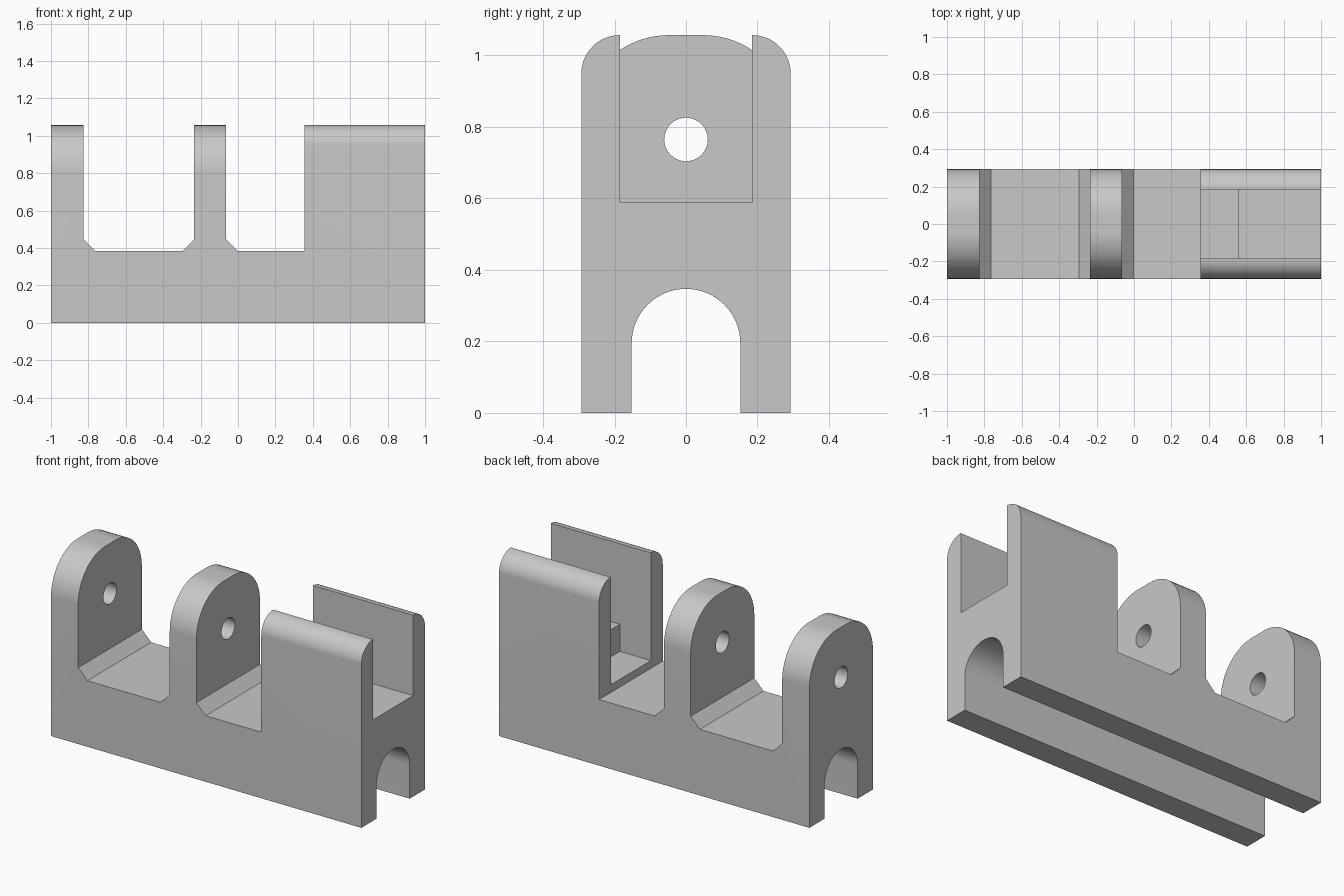
import bpy, bmesh, math
from mathutils import Vector

HALF_DEPTH = 0.293   # half thickness of the bracket
TOP = 1.057
FLOOR = 0.385
CHAMFER = 0.06

cube = bpy.data.objects.get("Cube")
if cube:
    bpy.data.objects.remove(cube, do_unlink=True)

grey = bpy.data.materials.new("light grey")
grey.use_nodes = True
colour = (0.58, 0.58, 0.58, 1)
grey.diffuse_color = colour
grey.node_tree.nodes["Principled BSDF"].inputs["Base Color"].default_value = colour


def prism(name, profile, axis, start, end, bevels=()):
    """Extrude a 2D profile along x (profile in y, z) or y (profile in x, z)."""
    bm = bmesh.new()
    if axis == "x":
        points = [(start, a, z) for a, z in profile]
        shift = Vector((end - start, 0, 0))
    else:
        points = [(a, start, z) for a, z in profile]
        shift = Vector((0, end - start, 0))
    face = bm.faces.new([bm.verts.new(p) for p in points])
    result = bmesh.ops.extrude_face_region(bm, geom=[face])
    bmesh.ops.translate(bm, vec=shift, verts=[
        v for v in result["geom"] if isinstance(v, bmesh.types.BMVert)])
    bmesh.ops.recalc_face_normals(bm, faces=bm.faces)
    # Round the lengthwise top edges within each x range
    for x_min, x_max, radius in bevels:
        edges = [e for e in bm.edges
                 if all(v.co.z > TOP - 0.001 and x_min <= v.co.x <= x_max for v in e.verts)
                 and abs(e.verts[0].co.y - e.verts[1].co.y) < 0.001]
        bmesh.ops.bevel(bm, geom=edges, offset=radius, offset_type="OFFSET",
                        segments=16, profile=0.5, affect="EDGES")
    mesh = bpy.data.meshes.new(name)
    bm.to_mesh(mesh)
    bm.free()
    mesh.materials.append(grey)
    obj = bpy.data.objects.new(name, mesh)
    bpy.context.collection.objects.link(obj)
    return obj


def arc(cz, radius, start, end, steps):
    angles = [start + (end - start) * i / steps for i in range(steps + 1)]
    return [(radius * math.cos(a), cz + radius * math.sin(a)) for a in angles]


# Body: base rail, two lugs with chamfered feet, and the tall end block
c = CHAMFER
outline = [
    (-1, 0), (1, 0), (1, TOP), (0.355, TOP), (0.355, FLOOR),
    (-0.063 + c, FLOOR), (-0.063, FLOOR + c), (-0.063, TOP),
    (-0.235, TOP), (-0.235, FLOOR + c), (-0.235 - c, FLOOR),
    (-0.825 + c, FLOOR), (-0.825, FLOOR + c), (-0.825, TOP), (-1, TOP),
]
body = prism("bracket_body", outline, "y", -HALF_DEPTH, HALF_DEPTH,
             bevels=[(-1.1, 0.1, 0.245), (0.3, 1.1, 0.108)])

# Cutters: arched underside channel, pin holes, stepped pocket
arch = arc(0.195, 0.152, 0, math.pi, 32)
channel = prism("channel_cutter", [(-0.152, -0.1), (0.152, -0.1)] + arch, "x", -1.1, 1.1)
pin = prism("pin_hole_cutter", arc(0.765, 0.061, 0, math.tau, 40)[:-1], "x", -1.1, 0.1)
pocket = prism("pocket_cutter", [(0.3, 0.43), (0.555, 0.43), (0.555, 0.588),
                                 (1.1, 0.588), (1.1, 1.2), (0.3, 1.2)],
               "y", -0.184, 0.184)

bpy.ops.object.select_all(action="DESELECT")
bpy.context.view_layer.objects.active = body
body.select_set(True)
for cutter in (channel, pin, pocket):
    cutter.hide_render = True
    mod = body.modifiers.new(cutter.name, "BOOLEAN")
    mod.operation = "DIFFERENCE"
    mod.solver = "EXACT"
    mod.object = cutter
    bpy.ops.object.modifier_apply(modifier=mod.name)
    bpy.data.objects.remove(cutter, do_unlink=True)

bpy.ops.object.shade_smooth_by_angle(angle=math.radians(30))
